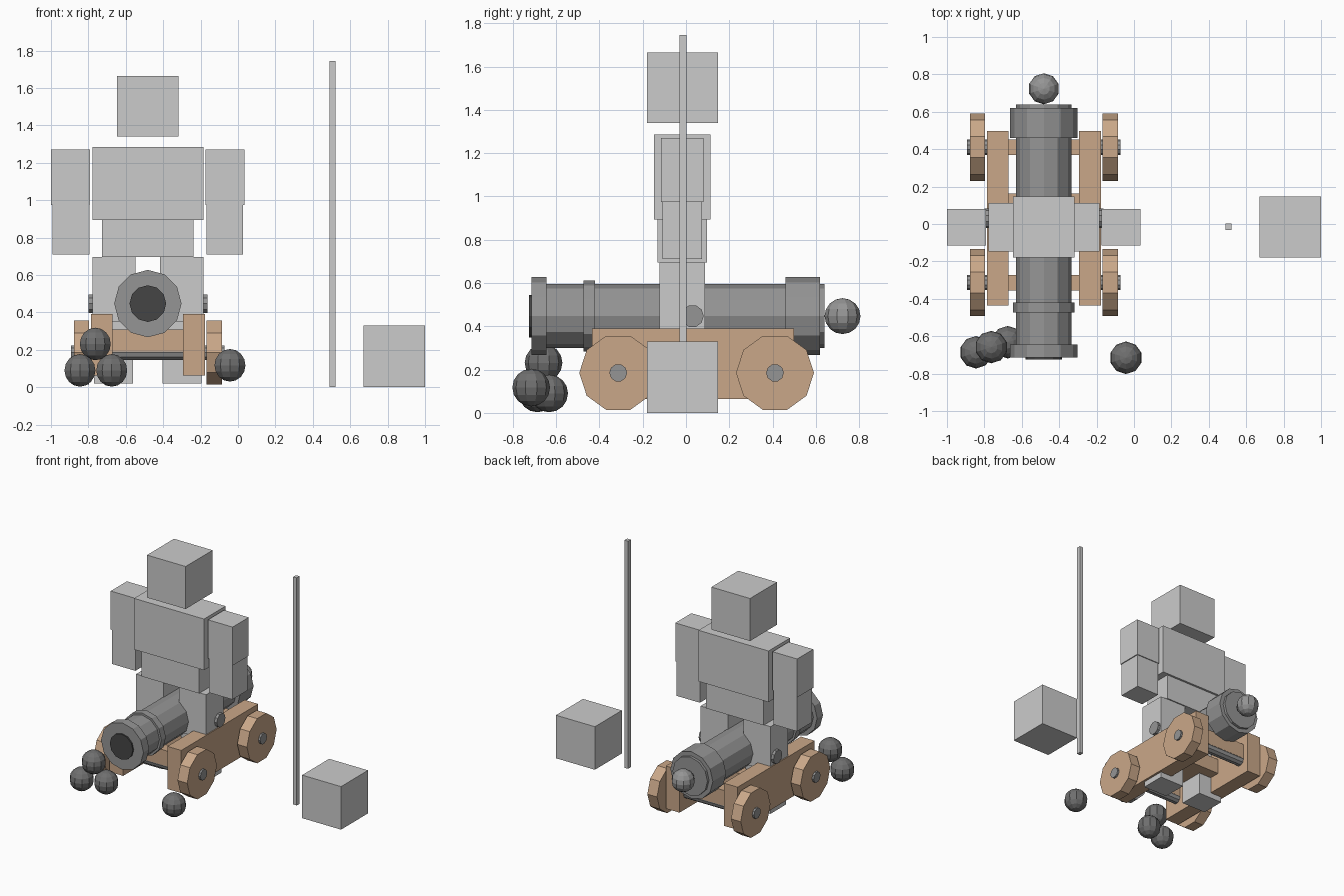
import bpy, bmesh
from math import sin, cos, pi
from mathutils import Vector

if "Cube" in bpy.data.objects:
    bpy.data.objects.remove(bpy.data.objects["Cube"])


def material(name, r, g, b):
    m = bpy.data.materials.new(name)
    m.diffuse_color = (r, g, b, 1)
    m.use_nodes = True
    m.node_tree.nodes["Principled BSDF"].inputs["Base Color"].default_value = m.diffuse_color
    return m


WOOD = material("wood", 0.59, 0.39, 0.25)
IRON = material("iron", 0.30, 0.30, 0.30)
SHOT = material("shot_iron", 0.16, 0.16, 0.16)
DARK = material("bore_dark", 0.06, 0.06, 0.06)


def finish(name, bm, mat):
    bmesh.ops.recalc_face_normals(bm, faces=bm.faces[:])
    me = bpy.data.meshes.new(name)
    bm.to_mesh(me)
    bm.free()
    ob = bpy.data.objects.new(name, me)
    bpy.context.collection.objects.link(ob)
    if mat:
        me.materials.append(mat)
    return ob


def box(name, x, y, z, mat=None):
    """Box from (min, max) pairs on each axis."""
    bm = bmesh.new()
    bmesh.ops.create_cube(bm, size=1)
    for v in bm.verts:
        v.co = Vector([(a + b) / 2 + c * (b - a) for (a, b), c in zip((x, y, z), v.co)])
    return finish(name, bm, mat)


def lathe(name, profile, axis, c, sides, mat):
    """Turned solid: profile of (position, radius) along X or Y; c is the axis point."""
    bm = bmesh.new()
    rings = []
    for t, r in profile:
        ring = []
        for i in range(sides):
            a = 2 * pi * i / sides
            u, w = r * cos(a), c[1] + r * sin(a)
            ring.append(bm.verts.new((t, c[0] + u, w) if axis == "X" else (c[0] + u, t, w)))
        rings.append(ring)
    for p, q in zip(rings, rings[1:]):
        for i in range(sides):
            j = (i + 1) % sides
            bm.faces.new((p[i], p[j], q[j], q[i]))
    bm.faces.new(rings[0])
    bm.faces.new(rings[-1])
    return finish(name, bm, mat)


def ball(name, c, r, mat):
    bm = bmesh.new()
    bmesh.ops.create_uvsphere(bm, u_segments=10, v_segments=8, radius=r)
    bmesh.ops.translate(bm, verts=bm.verts[:], vec=c)
    return finish(name, bm, mat)


CX = -0.482   # centre line of cannon and figure


def pair(name, inner, outer, y, z, mat=None):
    """Mirrored boxes at a distance either side of the centre line."""
    box(name + "_left", (CX - outer, CX - inner), y, z, mat)
    box(name + "_right", (CX + inner, CX + outer), y, z, mat)


# Blocky figure
box("head", (CX - 0.164, CX + 0.164), (-0.18, 0.147), (1.339, 1.665))
box("torso", (CX - 0.297, CX + 0.297), (-0.147, 0.113), (0.893, 1.285))
box("waist", (CX - 0.244, CX + 0.244), (-0.132, 0.097), (0.695, 0.893))
pair("upper_arm", 0.308, 0.517, (-0.115, 0.08), (0.975, 1.27))
pair("forearm", 0.313, 0.51, (-0.108, 0.073), (0.71, 0.975))
pair("thigh", 0.066, 0.297, (-0.122, 0.088), (0.35, 0.695))
pair("shin", 0.079, 0.288, (-0.113, 0.078), (0.02, 0.35))

# Pole and block standing beside the cannon
box("pole", (0.49, 0.52), (-0.031, 0.002), (0, 1.745))
box("block", (0.67, 1.0), (-0.18, 0.147), (0, 0.33))

# Cannon barrel with muzzle flare, ring and breech band
axis = (CX, 0.447)
R = 0.148
lathe("barrel", [(-0.714, 0.18), (-0.644, 0.18), (-0.644, R), (-0.474, R), (-0.474, 0.164),
                 (-0.42, 0.164), (-0.42, R), (0.459, R), (0.459, 0.18), (0.62, 0.18),
                 (0.62, R), (0.64, R)], "Y", axis, 12, IRON)
lathe("bore", [(-0.725, 0.098), (-0.65, 0.098)], "Y", axis, 12, DARK)
lathe("trunnion", [(CX - 0.318, 0.052), (CX + 0.318, 0.052)], "X", (0.03, 0.447), 10, IRON)
ball("breech_knob", (CX, 0.723, 0.447), 0.083, IRON)

# Carriage cheeks and cross beams
pair("carriage_cheek", 0.188, 0.305, (-0.435, 0.498), (0.063, 0.39), WOOD)
for name, y0, y1 in (("front_beam", -0.355, -0.273), ("middle_beam", -0.10, 0.162),
                     ("rear_beam", 0.37, 0.452)):
    box(name, (CX - 0.188, CX + 0.188), (y0, y1), (0.19, 0.308), WOOD)

# Axles and ten-sided wheels
for end, y in (("front", -0.313), ("rear", 0.411)):
    lathe(end + "_axle", [(CX - 0.411, 0.041), (CX + 0.411, 0.041)], "X", (y, 0.185), 10, IRON)
    for side, s in (("left", -1), ("right", 1)):
        lathe(f"{end}_wheel_{side}", [(CX + s * 0.314, 0.18), (CX + s * 0.396, 0.18)],
              "X", (y, 0.185), 10, WOOD)

# Cannonballs: a pile of three and a loose one
for i, c in enumerate([(-0.845, -0.686, 0.09), (-0.675, -0.632, 0.09),
                       (-0.763, -0.658, 0.231), (-0.043, -0.715, 0.117)]):
    ball(f"cannonball_{i + 1}", c, 0.087, SHOT)
